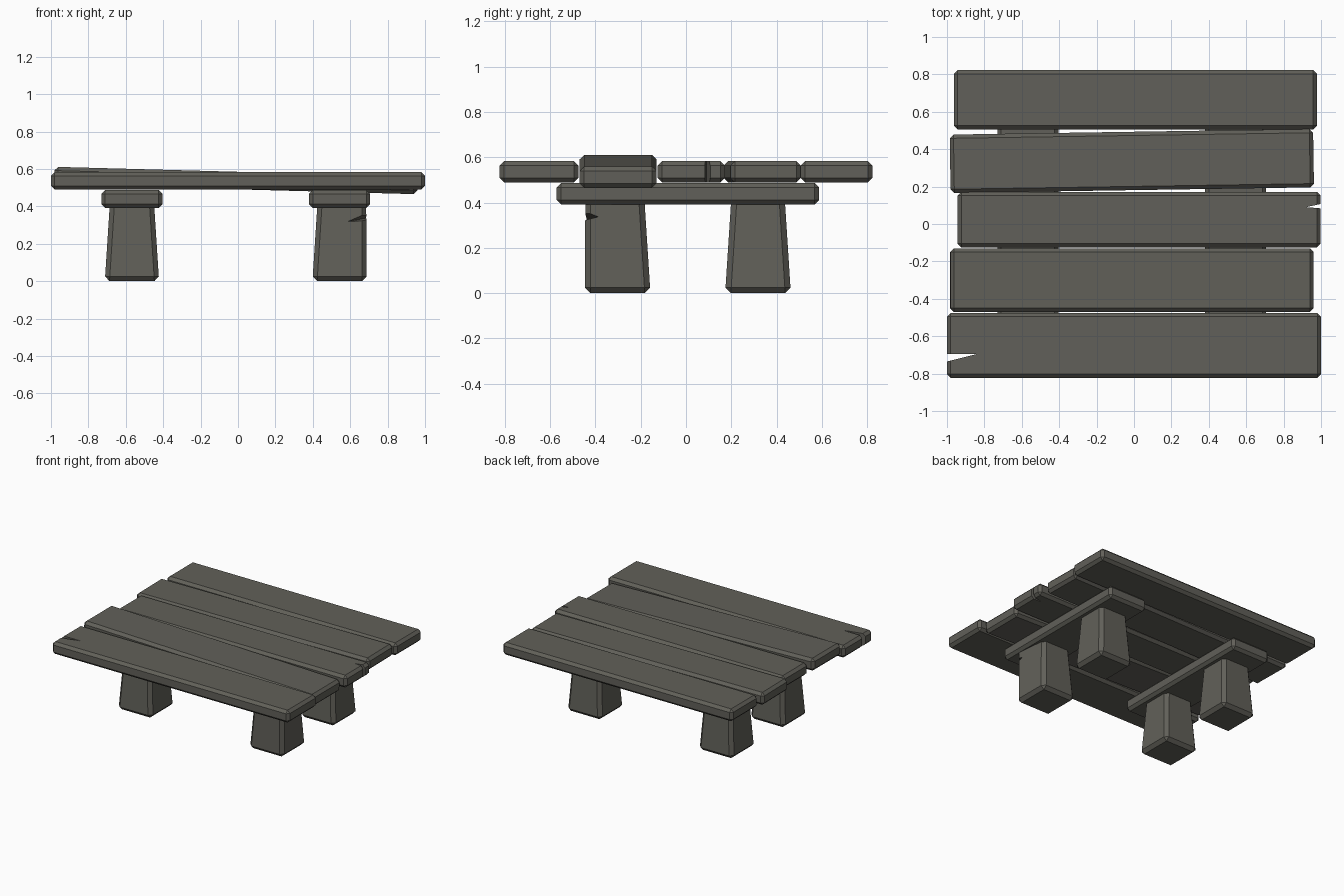
import bpy, bmesh
from mathutils import Matrix, Vector

if "Cube" in bpy.data.objects:
    bpy.data.objects.remove(bpy.data.objects["Cube"])

wood = bpy.data.materials.new("dark_wood")
wood.diffuse_color = (0.12, 0.117, 0.1, 1)
wood.use_nodes = True
wood.node_tree.nodes["Principled BSDF"].inputs["Base Color"].default_value = wood.diffuse_color


def finish(bm, name, loc=(0, 0, 0)):
    bmesh.ops.recalc_face_normals(bm, faces=bm.faces)
    me = bpy.data.meshes.new(name)
    bm.to_mesh(me)
    bm.free()
    me.materials.append(wood)
    ob = bpy.data.objects.new(name, me)
    ob.location = loc
    bpy.context.collection.objects.link(ob)
    return ob


def block(name, x, y, z, bevel, adjust=None, rot=(0, 0)):
    """Chamfered box from (min, max) ranges; adjust moves corners before bevelling."""
    size = Vector((b - a for a, b in (x, y, z)))
    centre = Vector(((a + b) / 2 for a, b in (x, y, z)))
    bm = bmesh.new()
    bmesh.ops.create_cube(bm, size=1)
    bmesh.ops.scale(bm, vec=size, verts=bm.verts)
    if adjust:
        for v in bm.verts:
            adjust(v.co)
    bmesh.ops.bevel(bm, geom=bm.edges[:], offset=bevel, segments=1,
                    affect='EDGES', clamp_overlap=True)
    ob = finish(bm, name, centre)
    ob.rotation_euler = (0, rot[0], rot[1])
    return ob


def cut(ob, points):
    """Subtract the convex hull of the points."""
    bm = bmesh.new()
    for p in points:
        bm.verts.new(p)
    bmesh.ops.convex_hull(bm, input=bm.verts)
    cutter = finish(bm, ob.name + "_cutter")
    cutter.hide_render = True
    cutter.display_type = 'WIRE'
    mod = ob.modifiers.new("split", 'BOOLEAN')
    mod.operation = 'DIFFERENCE'
    mod.solver = 'EXACT'
    mod.object = cutter


def split(ob, outline):
    cut(ob, [(x, y, z) for x, y in outline for z in (0.4, 0.7)])


# Table top planks: x range, y range, z range, (tilt, turn)
Z = (0.489, 0.583)
planks = [block("plank_%d" % (i + 1), x, y, z, 0.02, rot=rot)
          for i, (x, y, z, rot) in enumerate([
              ((-1.0, 1.0), (-0.823, -0.475), Z, (0, 0)),
              ((-0.983, 0.96), (-0.47, -0.13), (0.491, 0.585), (0.027, 0)),
              ((-0.943, 0.998), (-0.125, 0.172), Z, (0, 0)),
              ((-0.983, 0.96), (0.181, 0.493), Z, (0, 0.0155)),
              ((-0.963, 0.978), (0.506, 0.823), Z, (0, 0))])]

# Splits in the plank ends
split(planks[0], [(-1.02, -0.74), (-0.84, -0.695), (-1.02, -0.695)])
split(planks[2], [(1.02, 0.082), (0.92, 0.09), (1.02, 0.112)])

# Cross beams under the planks
for side, cx in (("left", -0.567), ("right", 0.543)):
    block(side + "_beam", (cx - 0.163, cx + 0.163), (-0.571, 0.588),
          (0.392, 0.487), 0.02)

# Tapered legs, tops sunk into the beams
for side, cx in (("left", -0.567), ("right", 0.543)):
    for end, cy in (("front", -0.302), ("back", 0.318)):
        chipped = (side, end) == ("right", "front")

        def taper(co):
            if co.z > 0 and not (chipped and co.x > 0 and co.y < 0):
                co.x *= 0.8
                co.y *= 0.8

        leg = block(end + "_" + side + "_leg", (cx - 0.145, cx + 0.145),
                    (cy - 0.145, cy + 0.145), (0, 0.45), 0.025, taper)
        # Chip on the straight outer corner
        if chipped:
            cut(leg, [(0.54, -0.46, 0.31), (0.70, -0.38, 0.34),
                      (0.73, -0.49, 0.315), (0.73, -0.49, 0.395)])
